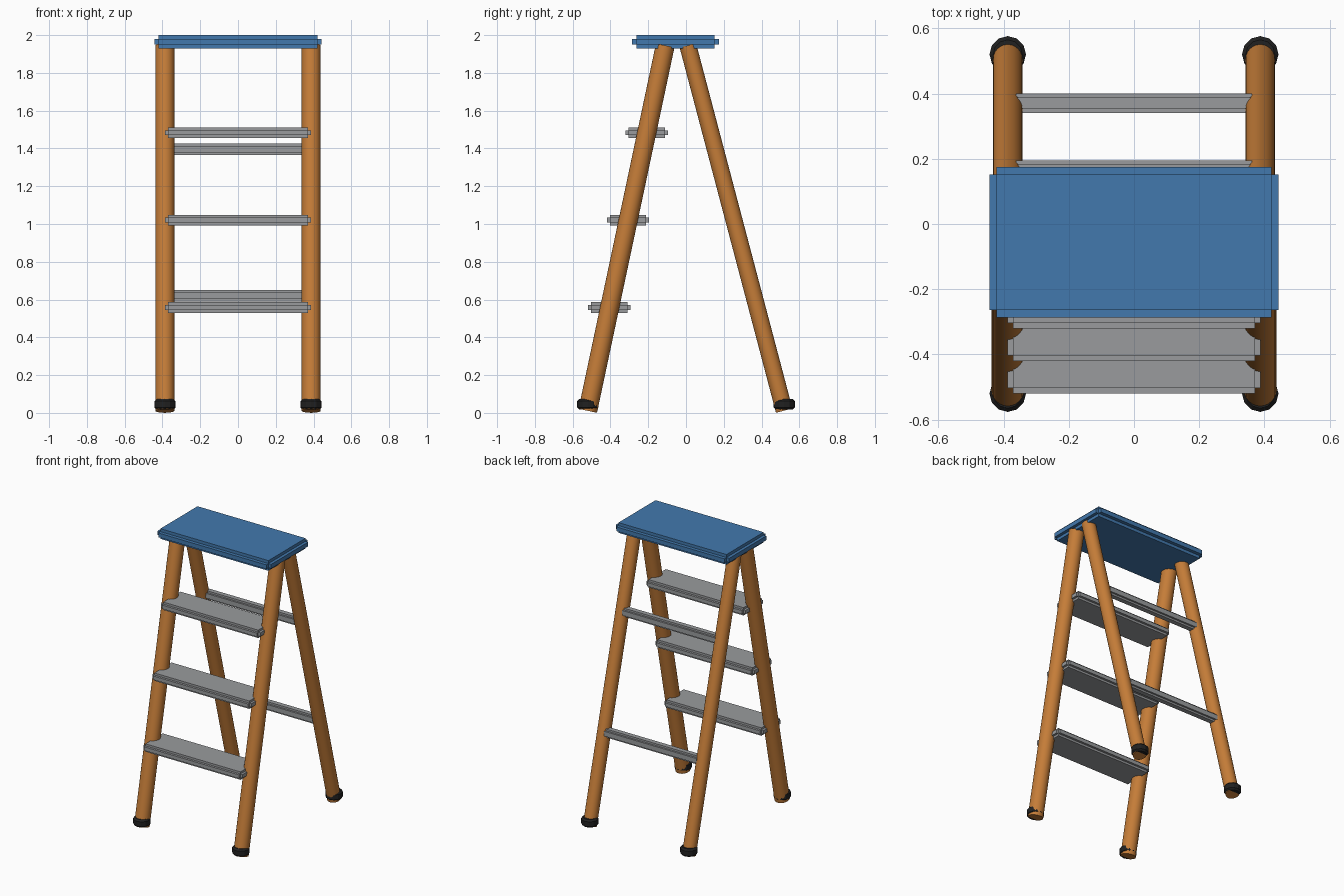
import bpy
from math import radians
from mathutils import Vector

cube = bpy.data.objects.get("Cube")
if cube:
    bpy.data.objects.remove(cube)


def material(name, colour):
    mat = bpy.data.materials.new(name)
    mat.use_nodes = True
    mat.diffuse_color = (*colour, 1)
    mat.node_tree.nodes["Principled BSDF"].inputs["Base Color"].default_value = (*colour, 1)
    return mat


WOOD = material("orange wood", (0.56, 0.205, 0.04))
BLUE = material("blue paint", (0.055, 0.19, 0.42))
GREY = material("grey metal", (0.32, 0.33, 0.34))
RUBBER = material("black rubber", (0.015, 0.015, 0.015))


def join(parts, name, mat):
    bpy.ops.object.select_all(action="DESELECT")
    for part in parts:
        part.select_set(True)
    bpy.context.view_layer.objects.active = parts[0]
    bpy.ops.object.join()
    obj = bpy.context.object
    obj.name = name
    obj.data.materials.append(mat)
    return obj


def stepped_board(name, centre, half, lip, mat):
    """Board with square-stepped edges: three boxes, each reaching out along one axis."""
    boxes = []
    for axis in range(3):
        size = [2 * (h if i == axis else h - l) for i, (h, l) in enumerate(zip(half, lip))]
        bpy.ops.mesh.primitive_cube_add(size=1, location=centre)
        box = bpy.context.object
        box.scale = size
        bpy.ops.object.transform_apply(location=False, rotation=False, scale=True)
        boxes.append(box)
    return join(boxes, name, mat)


def pole(name, start, end, radius):
    a, b = Vector(start), Vector(end)
    bpy.ops.mesh.primitive_cylinder_add(vertices=24, radius=radius, depth=(b - a).length,
                                        location=(a + b) / 2)
    obj = bpy.context.object
    obj.name = name
    obj.rotation_euler = (b - a).to_track_quat("Z", "Y").to_euler()
    obj.data.materials.append(WOOD)
    bpy.ops.object.shade_smooth_by_angle(angle=radians(40))


def foot(name, x, y):
    bpy.ops.mesh.primitive_cylinder_add(vertices=12, radius=0.056, depth=0.056,
                                        location=(x, y, 0.045))
    obj = bpy.context.object
    obj.name = name
    obj.data.materials.append(RUBBER)
    bevel = obj.modifiers.new("rim", "BEVEL")
    bevel.width = 0.011
    bevel.segments = 1
    bevel.limit_method = "ANGLE"
    bevel.angle_limit = radians(50)


# Legs and rubber feet on both sides
for side, s in (("left", 1), ("right", -1)):
    x = 0.387 * s
    pole(f"front_leg_{side}", (x, -0.52, 0.011), (x, -0.11, 1.945), 0.05)
    pole(f"back_leg_{side}", (x, 0.52, 0.012), (x, 0.01, 1.945), 0.045)
    foot(f"front_foot_{side}", x, -0.52)
    foot(f"back_foot_{side}", x, 0.52)

# Top platform
stepped_board("top_platform", (0, -0.056, 1.964), (0.443, 0.231, 0.036),
              (0.021, 0.024, 0.021), BLUE)

# Steps between the front legs
for i in range(3):
    stepped_board(f"step_{i + 1}", (0, -0.407 + 0.0995 * i, 0.558 + 0.4625 * i),
                  (0.387, 0.112, 0.028), (0.016, 0.016, 0.015), GREY)

# Crossbars between the back legs
for name, y, z in (("lower_crossbar", 0.37, 0.621), ("upper_crossbar", 0.165, 1.395)):
    stepped_board(name, (0, y, z), (0.375, 0.03, 0.03), (0.013, 0.013, 0.013), GREY)
